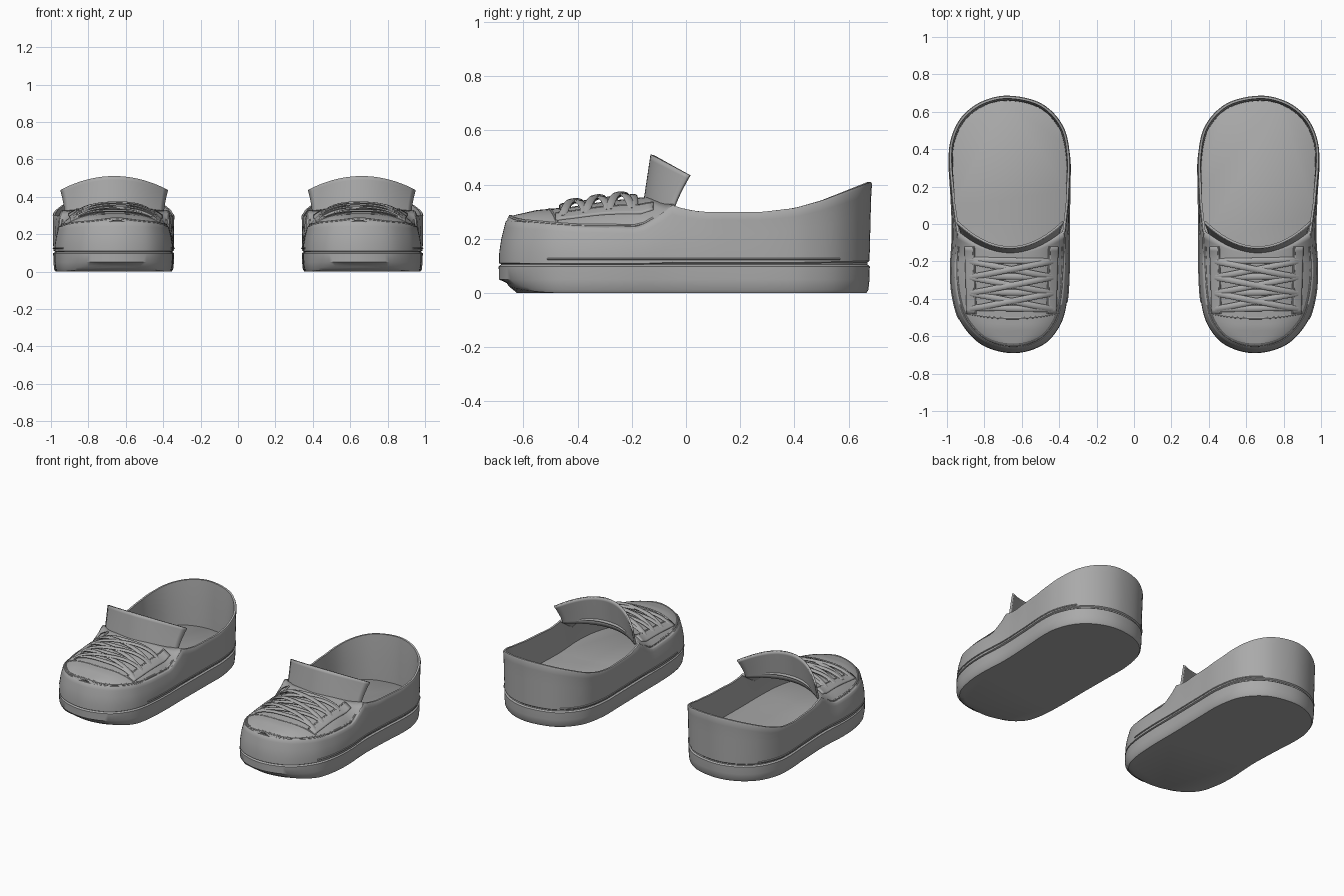
import bpy, bmesh, math
from mathutils import Vector

if "Cube" in bpy.data.objects:
    bpy.data.objects.remove(bpy.data.objects["Cube"])

grey = bpy.data.materials.new("plain grey")
grey.use_nodes = True
COLOUR = (0.4, 0.4, 0.4, 1)
grey.diffuse_color = COLOUR
grey.node_tree.nodes["Principled BSDF"].inputs["Base Color"].default_value = COLOUR


def table(pairs, v):
    """Linear lookup in a short list of (position, value) pairs."""
    for (a, p), (b, q) in zip(pairs, pairs[1:]):
        if v <= b:
            return p + (q - p) * max(0, (v - a) / (b - a))
    return pairs[-1][1]


def make(name, verts, faces, thickness=0):
    """Mesh for the left shoe, mirrored to give the right one."""
    bm = bmesh.new()
    vs = [bm.verts.new(v) for v in verts]
    for f in faces:
        bm.faces.new([vs[i] for i in f])
    bmesh.ops.recalc_face_normals(bm, faces=bm.faces)
    mesh = bpy.data.meshes.new(name)
    bm.to_mesh(mesh)
    bm.free()
    mesh.materials.append(grey)
    ob = bpy.data.objects.new(name, mesh)
    bpy.context.collection.objects.link(ob)
    if thickness:
        sol = ob.modifiers.new("thickness", "SOLIDIFY")
        sol.thickness, sol.offset = thickness, 0
    mirror = ob.modifiers.new("pair", "MIRROR")
    mirror.use_mirror_merge = False
    bpy.ops.object.select_all(action="DESELECT")
    ob.select_set(True)
    bpy.context.view_layer.objects.active = ob
    bpy.ops.object.shade_smooth_by_angle(angle=math.radians(40))
    return ob


def loft(name, rings, cap=False, closed=False):
    n = len(rings[0])
    verts = [p for r in rings for p in r]
    rows = len(rings) if closed else len(rings) - 1
    faces = []
    for j in range(rows):
        a, b = j * n, (j + 1) % len(rings) * n
        faces += [(a + i, a + (i + 1) % n, b + (i + 1) % n, b + i) for i in range(n)]
    if cap:
        faces += [tuple(range(n)), tuple(range(len(verts) - n, len(verts)))]
    return make(name, verts, faces)


def sheet(name, point, nu, nv, thickness):
    """Grid surface: u runs from -1 to 1, v from 0 to 1."""
    verts = [point(2 * i / nu - 1, j / nv) for j in range(nv + 1) for i in range(nu + 1)]
    w = nu + 1
    faces = [(j * w + i, j * w + i + 1, (j + 1) * w + i + 1, (j + 1) * w + i)
             for j in range(nv) for i in range(nu)]
    return make(name, verts, faces, thickness)


def sweep(name, path, width, height, sides=8):
    """Oval band swept along a path, lying flat."""
    rings = []
    for i, p in enumerate(path):
        d = path[min(i + 1, len(path) - 1)] - path[max(i - 1, 0)]
        side = d.cross(Vector((0, 0, 1))).normalized()
        up = side.cross(d).normalized()
        rings.append([p + side * width * math.cos(a) + up * height * math.sin(a)
                      for a in (math.tau * k / sides for k in range(sides))])
    return loft(name, rings, cap=True)


# Plan outline of the sole, smoothed
KEYS = [(.67, .675), (.81, .645), (.915, .565), (.972, .45), (.985, .33), (.975, .15),
        (.968, -.05), (.978, -.25), (.965, -.4), (.92, -.53), (.81, -.645), (.645, -.688),
        (.49, -.645), (.4, -.545), (.362, -.42), (.35, -.25), (.35, -.05), (.347, .18),
        (.348, .36), (.388, .52), (.5, .635)]
STEPS = 6
outline = []
for i in range(len(KEYS)):
    p0, p1, p2, p3 = [Vector(KEYS[(i + k) % len(KEYS)]) for k in (-1, 0, 1, 2)]
    for s in range(STEPS):
        t = s / STEPS
        outline.append(p1 + (p2 - p0) * t / 2 + (p0 * 2 - p1 * 5 + p2 * 4 - p3) * t * t / 2
                       + (p1 * 3 - p0 - p2 * 3 + p3) * t ** 3 / 2)
N = len(outline)
normals = []
for i in range(N):
    d = outline[(i + 1) % N] - outline[i - 1]
    normals.append(Vector((-d.y, d.x)).normalized())

RIM = [(-.69, .268), (-.4, .245), (-.17, .24), (-.09, .29), (-.045, .328), (-.01, .31),
       (.06, .299), (.28, .299), (.4, .313), (.5, .341), (.6, .38), (.69, .416)]
LEAN = [(-.69, -.024), (-.3, -.02), (-.06, -.018), (.12, 0), (.5, .01), (.69, .012)]
CROWN = [(-.66, .275), (-.55, .3), (-.42, .312), (-.3, .332), (-.15, .348), (0, .35)]


def ring(offset, height):
    """Outline pushed outwards; both arguments are functions of y."""
    out = []
    for p, n in zip(outline, normals):
        q = p + n * offset(p.y)
        out.append(Vector((q.x, q.y, height(p.y))))
    return out


# Sole with rounded lower edge and a raised toe
toe_lift = lambda y: .025 * max(0, (-y - .45) / .24) ** 2
sole_rows = [(-.04, 0), (-.01, 0), (-.002, .012), (.002, .05), (.003, .098), (-.006, .105)]
sole = [ring(lambda y, o=o: o - toe_lift(y) * (z < .02),
             lambda y, z=z: z + toe_lift(y) * (z < .03) * (o > -.03))
        for o, z in sole_rows]
loft("sole", sole, cap=True)

# Upper wall: outer face, rim and inner face
wall = []
for t, base in [(0, -.006), (.04, -.006), (.06, .002), (.3, .003), (.6, .002), (.85, 0),
                (.97, 0), (1, -.004)]:
    wall.append(ring(lambda y: base + t * t * table(LEAN, y),
                     lambda y: .1 + t * (table(RIM, y) - .1)))
for t in (1, .97, .5, 0):
    wall.append(ring(lambda y: t * t * table(LEAN, y) - .016,
                     lambda y: .1 + t * (table(RIM, y) - .1)))
loft("upper_wall", wall, closed=True)

# Raised welt line round the side
welt = ring(lambda y: .001, lambda y: .125)
welt = [p for p in welt[2 * STEPS:9 * STEPS]], [p for p in welt[14 * STEPS:20 * STEPS]]
for label, path in zip(("outer", "inner"), welt):
    sweep(label + "_welt", path, .006, .004, 6)

# Vamp surface over the toes
inset = ring(lambda y: table(LEAN, y) - .008, lambda y: 0)


def span(y):
    xs = []
    for a, b in zip(inset, inset[1:] + inset[:1]):
        if (a.y <= y) != (b.y <= y):
            xs.append(a.x + (b.x - a.x) * (y - a.y) / (b.y - a.y))
    return (min(xs), max(xs)) if xs else (.645, .645)


def drape(x, y, lift=0):
    lo, hi = span(y)
    u = min(1, abs(x - (lo + hi) / 2) / max(.001, (hi - lo) / 2))
    edge = table(RIM, y) - .006
    return Vector((x, y, edge + (table(CROWN, y) - edge) * (1 - u ** 3.2) + lift))


def vamp_point(u, v):
    u = math.sin(u * math.pi / 2)
    y = -.653 + (.523 + .09 * u * u) * v ** 1.6
    lo, hi = span(y)
    return drape((lo + hi) / 2 + u * (hi - lo) / 2, y)


sheet("vamp", vamp_point, 28, 28, .012)

# Seam along the edge of the toe and sides
seam = [p for p in ring(lambda y: table(LEAN, y) - .016, lambda y: 0) if p.y < -.11]
sweep("edge_seam", [drape(p.x, p.y, .004) for p in seam], .007, .007)

# Eyelet facings beside the laces, with a piped inner edge
for label, s in (("outer", 1), ("inner", -1)):
    def facing_point(u, v, s=s):
        y = -.48 + .36 * v
        return drape(.655 + s * (.215 + .01 * v + .022 * u), y, .007)
    sheet(label + "_facing", facing_point, 6, 16, .014)
    sweep(label + "_facing_piping", [facing_point(-1, k / 14) for k in range(15)], .007, .009)

# Toe cap seam, curved across the front
cap = [drape(.65 + .25 * u, -.475 - .03 * (1 - u * u), .003)
       for u in (k / 10 - 1 for k in range(21))]
sweep("toe_cap_seam", cap, .006, .006)


# Laces: level bars with crossing diagonals
def lace(name, y0, y1, lift):
    path = []
    for k in range(17):
        t = k / 16
        path.append(drape(.435 + .44 * t, y0 + (y1 - y0) * t,
                          .008 + lift * math.sin(math.pi * t) ** .6))
    sweep(name, path, .016, .007)


for i in range(4):
    y = -.455 + .085 * i
    lace(f"lace_bar_{i + 1}", y, y + .008, .008)
    if i < 3:
        lace(f"lace_rising_{i + 1}", y, y + .085, .016)
        lace(f"lace_falling_{i + 1}", y + .085, y, .022)


# Tongue: upright curved flap flaring at the top
def tongue_point(u, v):
    flare = v ** 1.5
    return Vector((.662 + u * (.262 + .022 * flare),
                   -.155 + .03 * v + u * u * (.108 + .03 * flare),
                   .31 + .2 * v - .075 * u * u * v))


sheet("tongue", tongue_point, 24, 10, .012)
